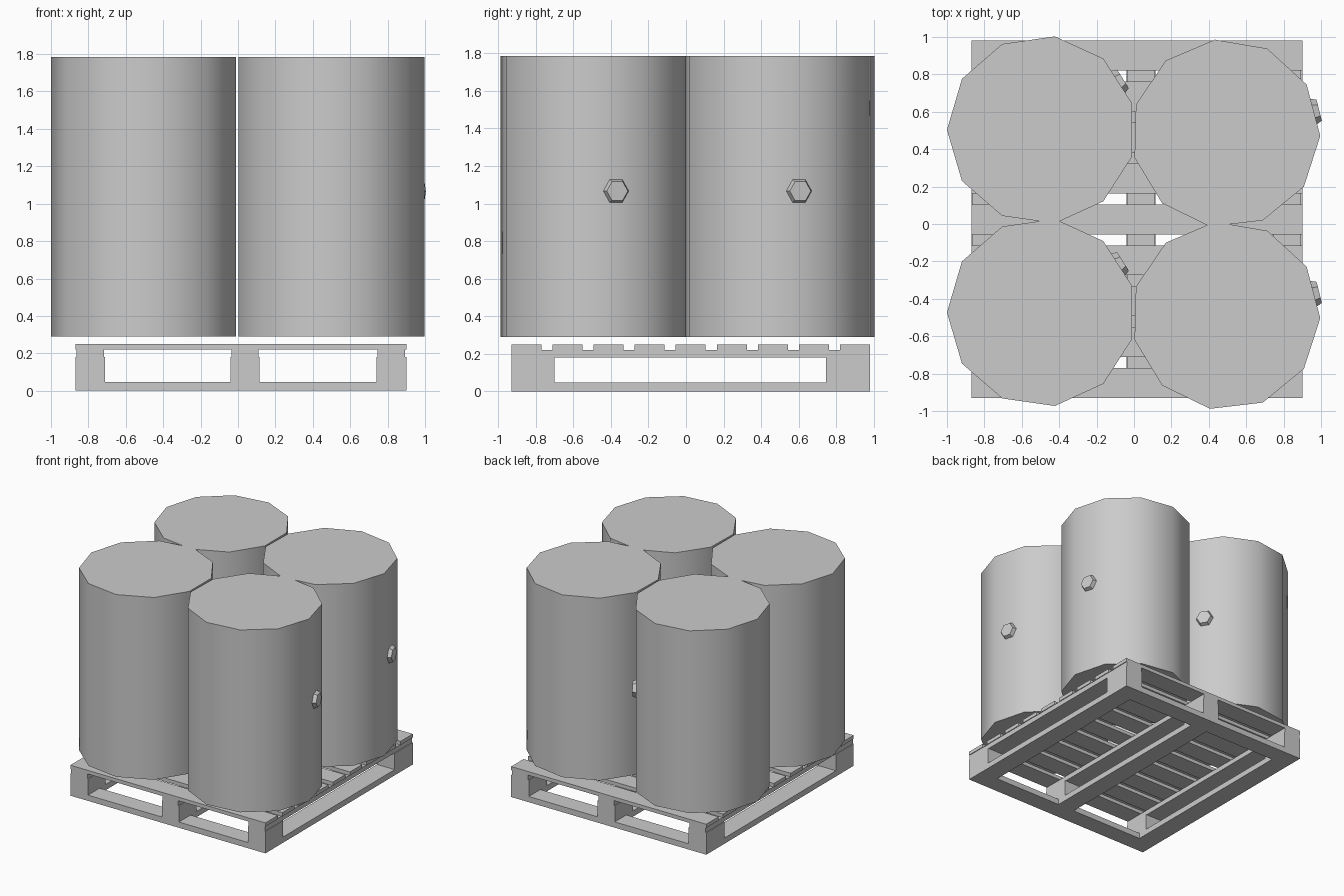
import bpy, bmesh
from math import sin, cos, pi, radians
from mathutils import Matrix, Vector

if "Cube" in bpy.data.objects:
    bpy.data.objects.remove(bpy.data.objects["Cube"])


def make_object(name, bm, smooth=False):
    bmesh.ops.recalc_face_normals(bm, faces=bm.faces)
    mesh = bpy.data.meshes.new(name)
    bm.to_mesh(mesh)
    bm.free()
    obj = bpy.data.objects.new(name, mesh)
    bpy.context.collection.objects.link(obj)
    if smooth:
        bpy.ops.object.select_all(action='DESELECT')
        obj.select_set(True)
        bpy.context.view_layer.objects.active = obj
        bpy.ops.object.shade_smooth_by_angle(angle=radians(40))
    return obj


def box(name, x0, x1, y0, y1, z0, z1):
    bm = bmesh.new()
    bmesh.ops.create_cube(bm, size=1)
    for v in bm.verts:
        v.co = ((x0 + x1) / 2 + v.co.x * (x1 - x0),
                (y0 + y1) / 2 + v.co.y * (y1 - y0),
                (z0 + z1) / 2 + v.co.z * (z1 - z0))
    return make_object(name, bm)


def prism(name, sides, r_start, r_end, length, phase, matrix, smooth=False):
    """Capped prism along local z, starting at the matrix origin."""
    bm = bmesh.new()
    rings = []
    for r, z in ((r_start, 0), (r_end, length)):
        rings.append([bm.verts.new(matrix @ Vector((r * cos(phase + 2 * pi * i / sides),
                                                    r * sin(phase + 2 * pi * i / sides), z)))
                      for i in range(sides)])
    for i in range(sides):
        j = (i + 1) % sides
        bm.faces.new((rings[0][i], rings[0][j], rings[1][j], rings[1][i]))
    bm.faces.new(rings[0][::-1])
    bm.faces.new(rings[1])
    return make_object(name, bm, smooth)


# Pallet extents
X0, X1, Y0, Y1 = -0.87, 0.90, -0.93, 0.98
columns = ((X0, -0.71), (-0.04, 0.115), (0.74, X1))

# Deck slats
for i in range(9):
    y = Y0 + i * (Y1 - Y0 - 0.16) / 8
    box(f"deck_slat_{i}", X0, X1, y, y + 0.16, 0.22, 0.25)

# Stringers, end blocks and bottom runners
for i, (a, b) in enumerate(columns):
    box(f"stringer_{i}", a + 0.006, b - 0.006, Y0, Y1, 0.18, 0.22)
    box(f"front_block_{i}", a, b, Y0, -0.70, 0.047, 0.18)
    box(f"back_block_{i}", a, b, 0.745, Y1, 0.047, 0.18)
    box(f"bottom_runner_{i}", a, b, Y0 + 0.15, Y1 - 0.15, 0, 0.047)
box("bottom_front_board", X0, X1, Y0, Y0 + 0.15, 0, 0.047)
box("bottom_back_board", X0, X1, Y1 - 0.15, Y1, 0, 0.047)

# Drums with a hexagonal plug each: x, y, vertex angle, plug direction
R = 0.505
drums = ((-0.495, 0.503, 180, 32), (-0.495, -0.473, 180, 32),
         (0.491, 0.484, -1.5, 14), (0.491, -0.490, -1.5, 14))
for i, (x, y, turn, aim) in enumerate(drums):
    prism(f"drum_{i}", 11, R, R, 1.495, radians(turn),
          Matrix.Translation((x, y, 0.29)), smooth=True)
    place = (Matrix.Translation((x, y, 1.067)) @ Matrix.Rotation(radians(aim), 4, 'Z')
             @ Matrix.Rotation(pi / 2, 4, 'Y') @ Matrix.Translation((0, 0, R * cos(pi / 11) - 0.005)))
    prism(f"drum_plug_{i}", 6, 0.072, 0.058, 0.035, pi / 2, place)
